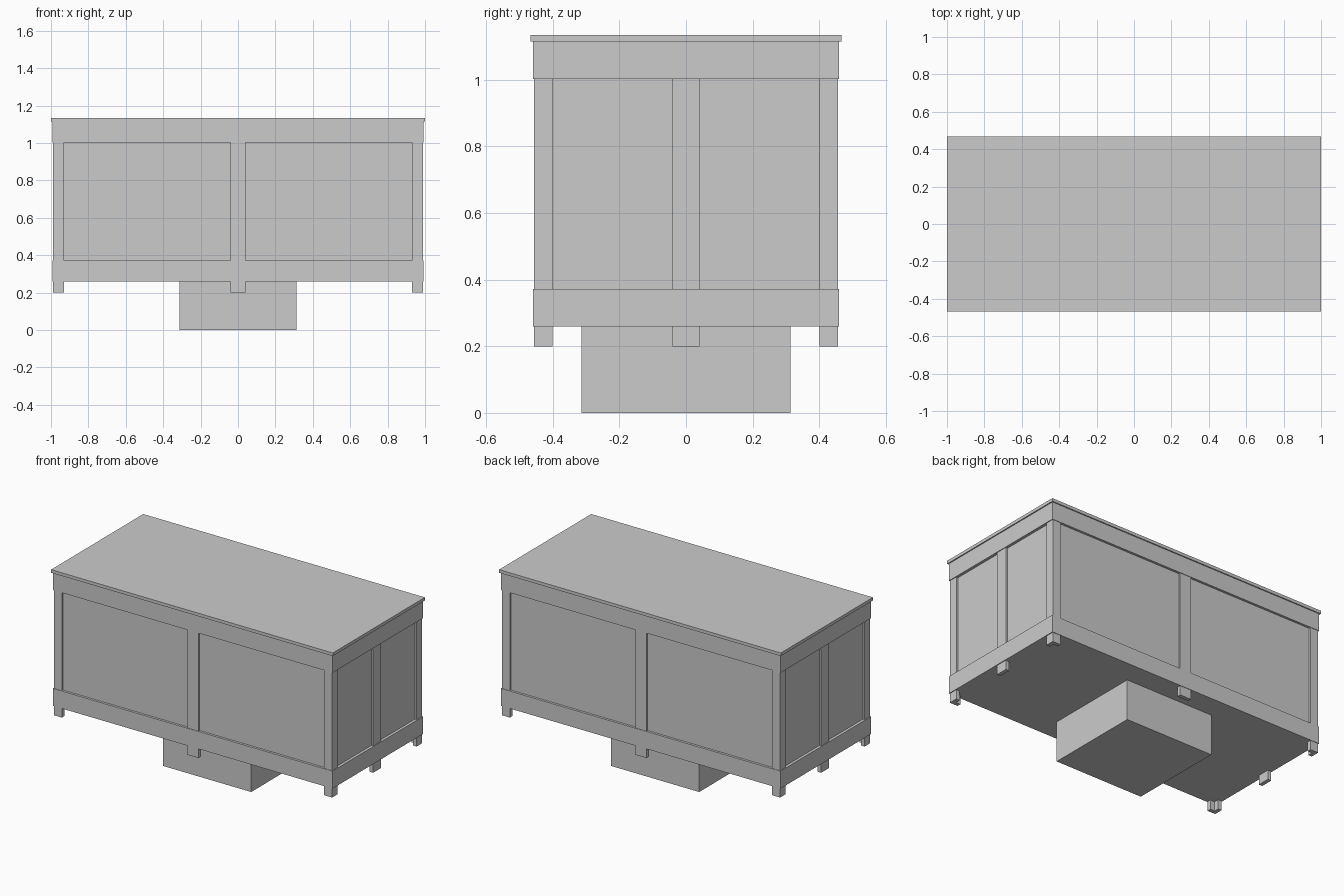
import bpy, bmesh

if "Cube" in bpy.data.objects:
    bpy.data.objects.remove(bpy.data.objects["Cube"])


def box(name, x0, x1, y0, y1, z0, z1):
    bm = bmesh.new()
    bmesh.ops.create_cube(bm, size=1)
    for v in bm.verts:
        v.co = ((x0 + x1) / 2 + v.co.x * (x1 - x0),
                (y0 + y1) / 2 + v.co.y * (y1 - y0),
                (z0 + z1) / 2 + v.co.z * (z1 - z0))
    return finish(name, bm)


def prism(name, outline, z0, z1):
    bm = bmesh.new()
    face = bm.faces.new([bm.verts.new((x, y, z0)) for x, y in outline])
    top = bmesh.ops.extrude_face_region(bm, geom=[face])["geom"]
    for v in top:
        if isinstance(v, bmesh.types.BMVert):
            v.co.z = z1
    bmesh.ops.recalc_face_normals(bm, faces=bm.faces)
    return finish(name, bm)


def finish(name, bm):
    mesh = bpy.data.meshes.new(name)
    bm.to_mesh(mesh)
    bm.free()
    obj = bpy.data.objects.new(name, mesh)
    bpy.context.collection.objects.link(obj)
    return obj


def centred(name, hx, hy, z0, z1):
    return box(name, -hx, hx, -hy, hy, z0, z1)


# Main body, whose sides are the recessed panels
centred("body_panels", 0.975, 0.445, 0.262, 1.115)

# Pedestal, bands and lid
centred("pedestal", 0.313, 0.313, 0, 0.262)
centred("lower_band", 0.993, 0.46, 0.26, 0.372)
centred("upper_band", 0.993, 0.46, 1.003, 1.115)
centred("lid", 1.0, 0.467, 1.115, 1.135)

# L-shaped corner posts running down into feet
X, Y, W, T = 0.988, 0.457, 0.057, 0.025
Z0, Z1 = 0.2, 1.05
for sx, side in ((-1, "left"), (1, "right")):
    for sy, end in ((-1, "front"), (1, "back")):
        shape = [(X, Y), (X - W, Y), (X - W, Y - T), (X - T, Y - T),
                 (X - T, Y - W), (X, Y - W)]
        prism(f"{end}_{side}_post", [(sx * x, sy * y) for x, y in shape], Z0, Z1)

# Middle posts on the four sides
for s, end in ((-1, "front"), (1, "back")):
    a, b = sorted((s * Y, s * (Y - T)))
    box(f"{end}_middle_post", -0.04, 0.04, a, b, Z0, Z1)
for s, side in ((-1, "left"), (1, "right")):
    a, b = sorted((s * X, s * (X - T)))
    box(f"{side}_middle_post", a, b, -0.04, 0.04, Z0, Z1)
